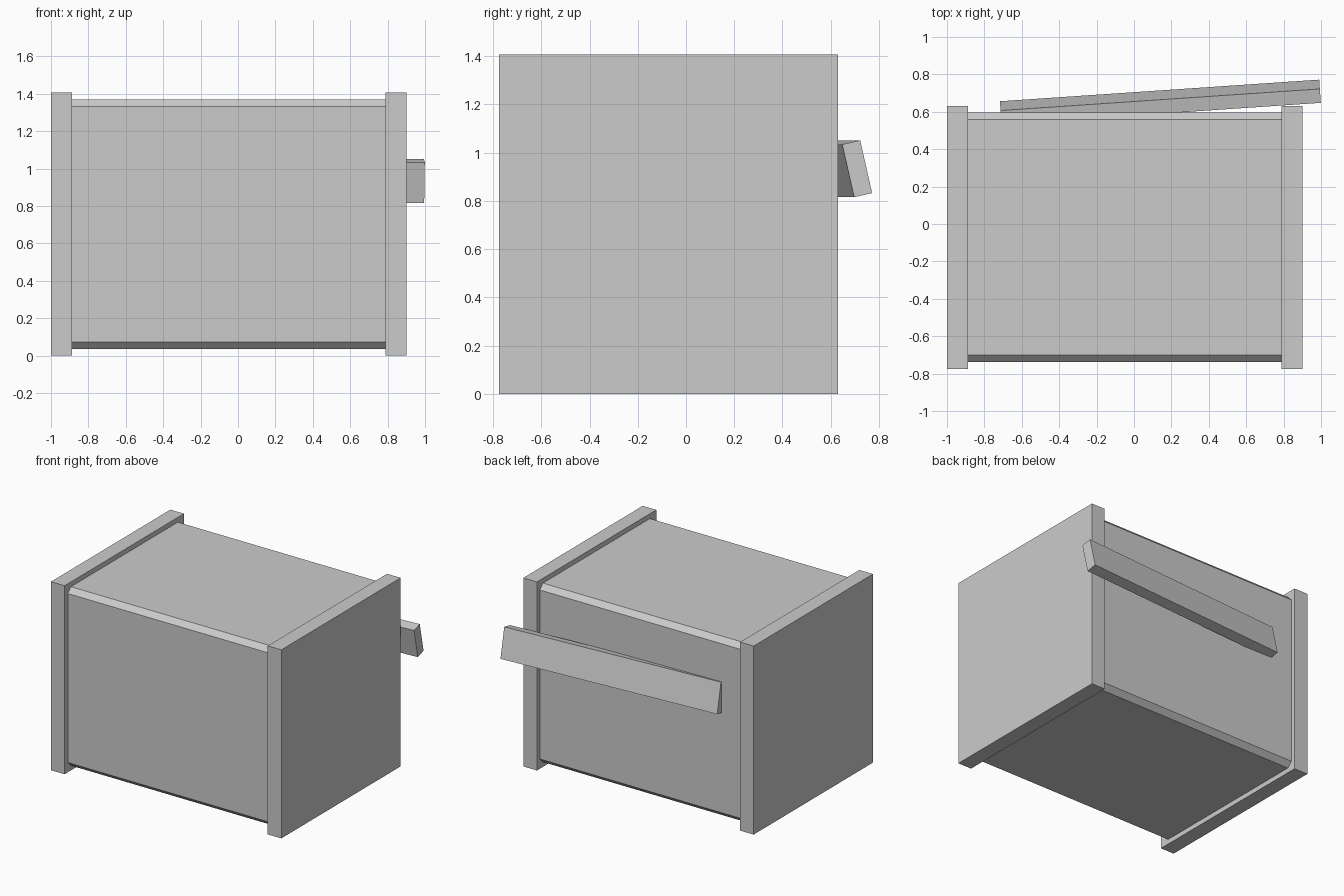
import bpy
import math

if "Cube" in bpy.data.objects:
    bpy.data.objects.remove(bpy.data.objects["Cube"])

grey = bpy.data.materials.new("plain_grey")
grey.diffuse_color = (0.6, 0.6, 0.6, 1.0)
grey.use_nodes = True
grey.node_tree.nodes["Principled BSDF"].inputs["Base Color"].default_value = grey.diffuse_color


def box(name, center, size, rotation=(0, 0, 0)):
    bpy.ops.mesh.primitive_cube_add(size=1, location=center)
    ob = bpy.context.object
    ob.name = name
    ob.scale = size
    bpy.ops.object.transform_apply(location=False, rotation=False, scale=True)
    ob.rotation_euler = rotation
    ob.data.materials.append(grey)
    return ob


# Square end plates
for side, x in (("left", -0.944), ("right", 0.844)):
    box(side + "_end_plate", (x, -0.072, 0.703), (0.112, 1.406, 1.406))

# Main body: octagonal profile (square with chamfered edges) run between the plates
h, c = 0.667, 0.037
quarter = [(h - c, h), (h, h - c)]
profile = quarter + [(y, -z) for y, z in reversed(quarter)]
profile += [(-y, -z) for y, z in quarter] + [(-y, z) for y, z in reversed(quarter)]
n = len(profile)
verts = [(x, y - 0.07, z + 0.703) for x in (-0.9, 0.8) for y, z in profile]
faces = [(i, (i + 1) % n, n + (i + 1) % n, n + i) for i in range(n)]
faces += [tuple(reversed(range(n))), tuple(range(n, 2 * n))]
mesh = bpy.data.meshes.new("body")
mesh.from_pydata(verts, [], faces)
mesh.materials.append(grey)
body = bpy.data.objects.new("body", mesh)
bpy.context.collection.objects.link(body)

# Make body normals point outward
bpy.ops.object.select_all(action='DESELECT')
body.select_set(True)
bpy.context.view_layer.objects.active = body
bpy.ops.object.mode_set(mode='EDIT')
bpy.ops.mesh.select_all(action='SELECT')
bpy.ops.mesh.normals_make_consistent(inside=False)
bpy.ops.object.mode_set(mode='OBJECT')

# Tilted plank fixed across the back
box("back_plank", (0.141, 0.652, 0.933), (1.711, 0.0765, 0.2245),
    (math.radians(12.8), 0, math.radians(3.87)))
